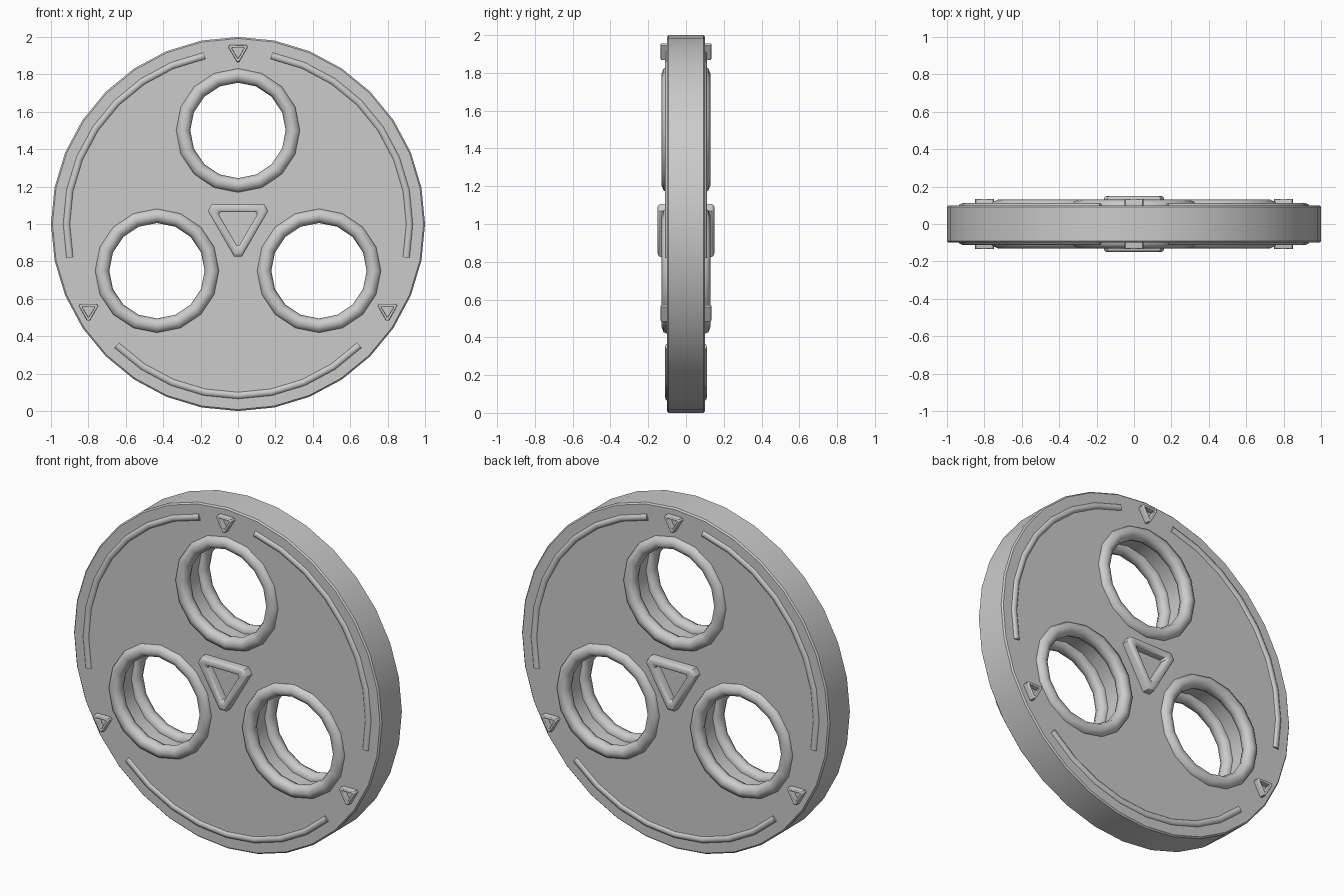
import bpy, bmesh, math
from math import sin, cos, pi, radians
from mathutils import Vector

if "Cube" in bpy.data.objects:
    bpy.data.objects.remove(bpy.data.objects["Cube"])

CZ = 1.0                                  # height of the disc centre
gray = bpy.data.materials.new("gray")
gray.diffuse_color = (0.6, 0.6, 0.6, 1)
gray.use_nodes = True
gray.node_tree.nodes["Principled BSDF"].inputs["Base Color"].default_value = gray.diffuse_color


def polar(angle, r, y=0.0):
    """Point on the disc, angle in degrees clockwise from the top."""
    a = radians(angle)
    return Vector((r * sin(a), y, CZ + r * cos(a)))


def finish(ob, name, angle):
    ob.name = name
    ob.data.materials.clear()
    ob.data.materials.append(gray)
    bpy.ops.object.select_all(action='DESELECT')
    ob.select_set(True)
    bpy.context.view_layer.objects.active = ob
    bpy.ops.object.transform_apply(location=False, rotation=True, scale=True)
    bpy.ops.object.shade_smooth_by_angle(angle=radians(angle))


def cylinder(sides, r, depth, loc):
    bpy.ops.mesh.primitive_cylinder_add(vertices=sides, radius=r, depth=depth,
                                        location=loc, rotation=(pi / 2, 0, 0))
    return bpy.context.object


def arc(name, start, side):
    """Raised rounded strip covering a quarter turn."""
    cu = bpy.data.curves.new(name, 'CURVE')
    cu.dimensions = '3D'
    cu.bevel_depth = 0.022
    cu.bevel_resolution = 2
    cu.use_fill_caps = True
    sp = cu.splines.new('POLY')
    sp.points.add(8)
    for i, p in enumerate(sp.points):
        p.co = (*polar(start + i * 11.25, 0.917, side * 0.09), 1)
    ob = bpy.data.objects.new(name, cu)
    bpy.context.collection.objects.link(ob)
    bpy.ops.object.select_all(action='DESELECT')
    ob.select_set(True)
    bpy.context.view_layer.objects.active = ob
    bpy.ops.object.convert(target='MESH')
    finish(bpy.context.object, name, 60)


def triangle_frame(name, centre, scale, top, side):
    """Downward triangular frame with clipped corners and a rounded top."""
    rnd = 0.014 * scale
    outer, inner = 0.105 * scale, 0.063 * scale
    profile = [(outer, 0.09), (outer, top - rnd), (outer - 0.3 * rnd, top - 0.3 * rnd),
               (outer - rnd, top), (inner + rnd, top), (inner + 0.3 * rnd, top - 0.3 * rnd),
               (inner, top - rnd), (inner, 0.09)]
    bm = bmesh.new()
    loops = []
    for a, y in profile:
        clip = 0.2 * scale * 0.105 * (a / outer) ** 2
        loop = []
        for k in range(3):
            t = radians(180 + 120 * k)
            d = Vector((sin(t), 0, cos(t)))
            n = Vector((cos(t), 0, -sin(t)))
            reach = 2 * a - 1.7 * clip
            half = 1.7 * clip * math.tan(pi / 6)
            for s in (-1, 1):
                p = centre + d * reach + n * half * s
                loop.append(bm.verts.new((p.x, side * y, p.z)))
        loops.append(loop)
    for i, a in enumerate(loops):
        b = loops[(i + 1) % len(loops)]
        for j in range(6):
            k = (j + 1) % 6
            bm.faces.new((a[j], a[k], b[k], b[j]))
    bmesh.ops.recalc_face_normals(bm, faces=bm.faces)
    me = bpy.data.meshes.new(name)
    bm.to_mesh(me)
    bm.free()
    ob = bpy.data.objects.new(name, me)
    bpy.context.collection.objects.link(ob)
    finish(ob, name, 50)


# Disc with a thin chamfer around the rim
disc = cylinder(32, 1.0, 0.2, (0, 0, CZ))
bm = bmesh.new()
bm.from_mesh(disc.data)
rim = [e for e in bm.edges if abs(e.verts[0].co.z - e.verts[1].co.z) < 1e-4]
bmesh.ops.bevel(bm, geom=rim, offset=0.008, segments=1, affect='EDGES')
bm.to_mesh(disc.data)
bm.free()

# Three round holes through the disc
for turn in (0, 120, 240):
    cutter = cylinder(16, 0.295, 0.6, polar(turn, 0.5))
    cutter.hide_render = True
    mod = disc.modifiers.new("hole", 'BOOLEAN')
    mod.operation = 'DIFFERENCE'
    mod.solver = 'EXACT'
    mod.object = cutter
    bpy.context.view_layer.objects.active = disc
    bpy.ops.object.modifier_apply(modifier=mod.name)
    bpy.data.objects.remove(cutter)
finish(disc, "disc", 30)

# Raised details on both faces
for side, label in ((-1, "front"), (1, "back")):
    for i, turn in enumerate((0, 120, 240)):
        bpy.ops.mesh.primitive_torus_add(
            major_segments=16, minor_segments=8, major_radius=0.295, minor_radius=0.04,
            location=polar(turn, 0.5, side * 0.09), rotation=(pi / 2, 0, 0))
        finish(bpy.context.object, f"{label}_hole_ring_{i}", 60)
        triangle_frame(f"{label}_small_triangle_{i}", polar(turn, 0.923), 0.32, 0.134, side)
    for i, start in enumerate((11.25, 135, 258.75)):
        arc(f"{label}_rim_strip_{i}", start, side)
    triangle_frame(f"{label}_centre_triangle", Vector((0, 0, CZ)), 1.0, 0.15, side)
